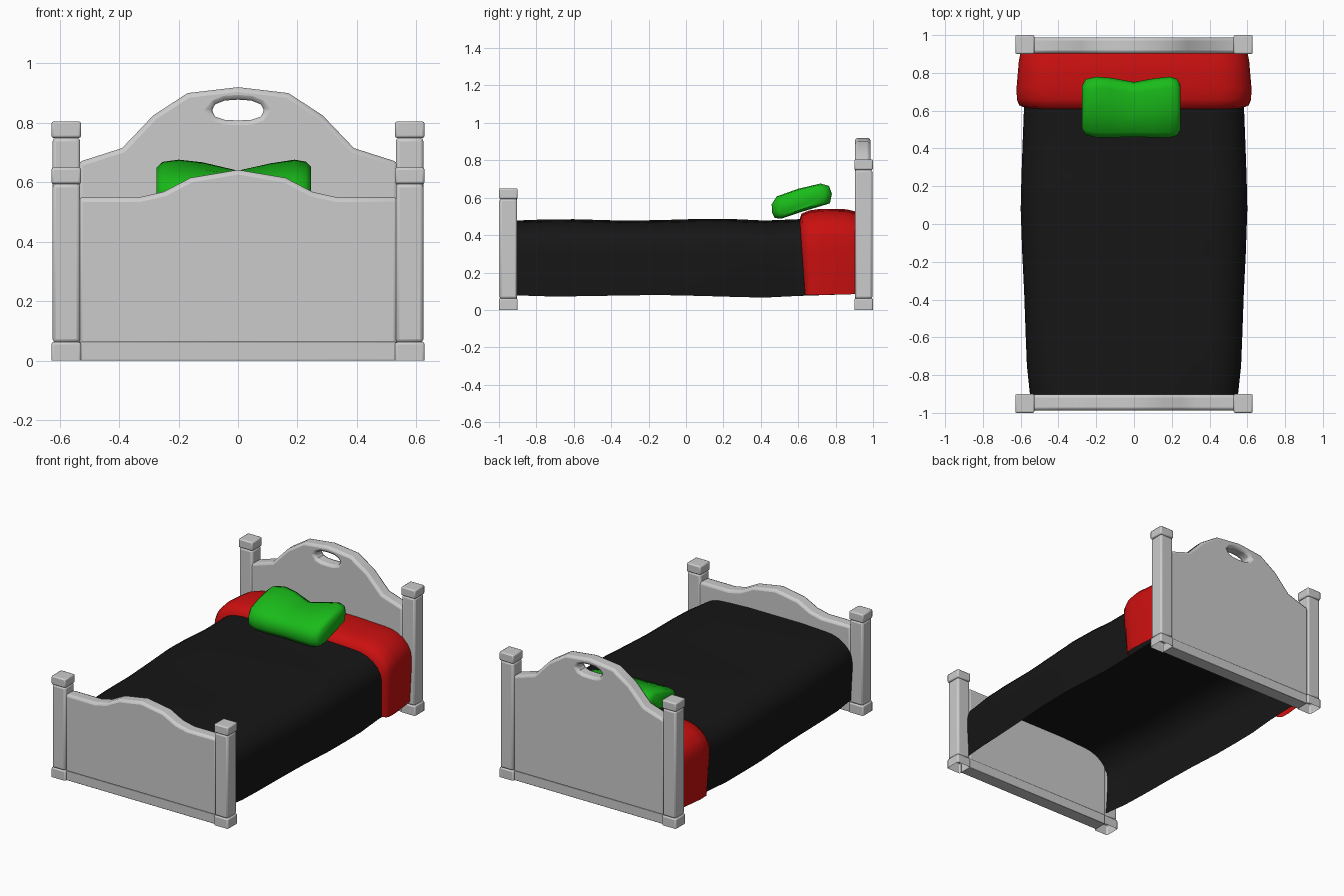
import bpy, bmesh
from math import sin, cos, pi

if "Cube" in bpy.data.objects:
    bpy.data.objects.remove(bpy.data.objects["Cube"])


def finish(bm, name, color=None, angle=35):
    bmesh.ops.recalc_face_normals(bm, faces=bm.faces)
    me = bpy.data.meshes.new(name)
    bm.to_mesh(me)
    bm.free()
    ob = bpy.data.objects.new(name, me)
    bpy.context.collection.objects.link(ob)
    if color:
        mat = bpy.data.materials.new(name + "_colour")
        mat.diffuse_color = (*color, 1)
        mat.use_nodes = True
        mat.node_tree.nodes["Principled BSDF"].inputs["Base Color"].default_value = mat.diffuse_color
        me.materials.append(mat)
    bpy.ops.object.select_all(action='DESELECT')
    ob.select_set(True)
    bpy.context.view_layer.objects.active = ob
    bpy.ops.object.shade_smooth_by_angle(angle=angle * pi / 180)
    return ob


def bevel(ob, width, segments=2):
    m = ob.modifiers.new("bevel", 'BEVEL')
    m.width, m.segments, m.limit_method = width, segments, 'ANGLE'
    m.angle_limit = pi / 3


def box(name, x, y, z, open_bottom=False, b=0.008):
    bm = bmesh.new()
    bmesh.ops.create_cube(bm, size=1)
    for v in bm.verts:
        v.co = [lo + (c + 0.5) * (hi - lo) for c, (lo, hi) in zip(v.co, (x, y, z))]
    if open_bottom:
        low = [f for f in bm.faces if f.calc_center_median().z < z[0] + 1e-4]
        bmesh.ops.delete(bm, geom=low, context='FACES_ONLY')
    bevel(finish(bm, name), b)


def board(name, half, y):
    # half outline in (x, z), mirrored across x = 0 and extruded in y
    bm = bmesh.new()
    for s in (1, -1):
        bm.faces.new([bm.verts.new((s * x, y - 0.042, z)) for x, z in half][::s])
    bmesh.ops.remove_doubles(bm, verts=bm.verts, dist=1e-4)
    r = bmesh.ops.extrude_face_region(bm, geom=bm.faces[:], use_keep_orig=True)
    for v in r['geom']:
        if isinstance(v, bmesh.types.BMVert):
            v.co.y += 0.084
    bevel(finish(bm, name), 0.016)


def sheet(name, stations, color, lean=0.0):
    # open arch-shaped cover; stations are (y, half width, top z, hem z)
    bm = bmesh.new()
    rows = []
    for i, (y, w, top, hem) in enumerate(stations):
        rx, rz = 0.19, 0.15
        arc = [(w - rx + rx * cos(a * pi / 12), top - rz + rz * sin(a * pi / 12) - 0.008)
               for a in range(7)]
        right = [(w - 0.012, hem), (w, (hem + top) / 2)] + arc + [(w * 0.35, top)]
        pts = right + [(0, top)] + [(-x, z) for x, z in reversed(right)]
        k = lean if i < 2 else 0
        rows.append([bm.verts.new((x, y + k * (top - z) / top, z)) for x, z in pts])
    for a, b in zip(rows, rows[1:]):
        for j in range(len(a) - 1):
            bm.faces.new((a[j], a[j + 1], b[j + 1], b[j]))
    finish(bm, name, color, 60)


# Posts with feet and caps, and bottom rails
for end, sy, top in (("foot", -1, 0.65), ("head", 1, 0.805)):
    for side, sx in (("left", -1), ("right", 1)):
        def span(s, lo, hi):
            return tuple(sorted((s * lo, s * hi)))
        n = f"{end}_{side}"
        box(n + "_post", span(sx, 0.531, 0.624), span(sy, 0.903, 0.997),
            (0.06, top - 0.055), b=0.012)
        box(n + "_post_base", span(sx, 0.528, 0.628), span(sy, 0.9, 1.0), (0, 0.062), True)
        box(n + "_post_cap", span(sx, 0.528, 0.628), span(sy, 0.9, 1.0), (top - 0.056, top))
    box(end + "_rail", (-0.53, 0.53), span(sy, 0.903, 0.987), (0, 0.062), b=0.003)

# Footboard and headboard panels
board("footboard", [(0, 0.05), (0.54, 0.05), (0.54, 0.55), (0.33, 0.55),
                    (0.25, 0.568), (0.16, 0.615), (0, 0.642)], -0.945)
board("headboard", [(0, 0.05), (0.54, 0.05), (0.54, 0.667), (0.39, 0.715), (0.285, 0.825),
                    (0.17, 0.9), (0, 0.92), (0, 0.878), (0.045, 0.875), (0.075, 0.863),
                    (0.092, 0.843), (0.075, 0.82), (0.045, 0.81), (0, 0.808)], 0.945)

# Blanket and turned-down sheet
sheet("blanket", [(-0.91, 0.55, 0.478, 0.078), (-0.75, 0.567, 0.484, 0.073),
                  (-0.6, 0.573, 0.485, 0.073), (-0.35, 0.582, 0.478, 0.077),
                  (-0.15, 0.592, 0.48, 0.08), (0.08, 0.6, 0.487, 0.075),
                  (0.25, 0.596, 0.486, 0.07), (0.42, 0.59, 0.478, 0.066),
                  (0.6, 0.583, 0.485, 0.075), (0.91, 0.583, 0.485, 0.085)],
      (0.008, 0.008, 0.008))
sheet("folded_sheet", [(0.608, 0.586, 0.485, 0.083), (0.618, 0.608, 0.515, 0.08),
                       (0.66, 0.62, 0.532, 0.08), (0.72, 0.622, 0.541, 0.08),
                       (0.8, 0.615, 0.54, 0.082), (0.86, 0.61, 0.538, 0.083),
                       (0.91, 0.6, 0.525, 0.085)], (0.6, 0.005, 0.005), 0.035)

# Pillow: rounded section swept in x, sagging at the middle
section = [(0.46, 0.52), (0.458, 0.565), (0.485, 0.607), (0.6, 0.648), (0.72, 0.676),
           (0.765, 0.663), (0.78, 0.62), (0.77, 0.57), (0.62, 0.525), (0.51, 0.488),
           (0.475, 0.492)]
bm = bmesh.new()
rings = []
for x, s, sag in ((-0.274, 0.72, 0), (-0.255, 0.92, 0), (-0.2, 1, 0), (-0.12, 1, 0.25),
                  (0, 0.98, 1), (0.11, 1, 0.35), (0.19, 1, 0), (0.228, 0.93, 0),
                  (0.245, 0.75, 0)):
    ring = []
    for y, z in section:
        k = sag * min(1, max(0, (y - 0.47) / 0.22))
        up = 1 if z > 0.6 else 0.2
        ring.append(bm.verts.new((x, 0.617 + (y - 0.617) * s - 0.025 * k,
                                  0.582 + (z - 0.582) * s - 0.035 * k * up)))
    rings.append(ring)
for a, b in zip(rings, rings[1:]):
    for j in range(len(section)):
        k = (j + 1) % len(section)
        bm.faces.new((a[j], a[k], b[k], b[j]))
bm.faces.new(rings[0])
bm.faces.new(rings[-1])
finish(bm, "pillow", (0.01, 0.5, 0.01), 55)
